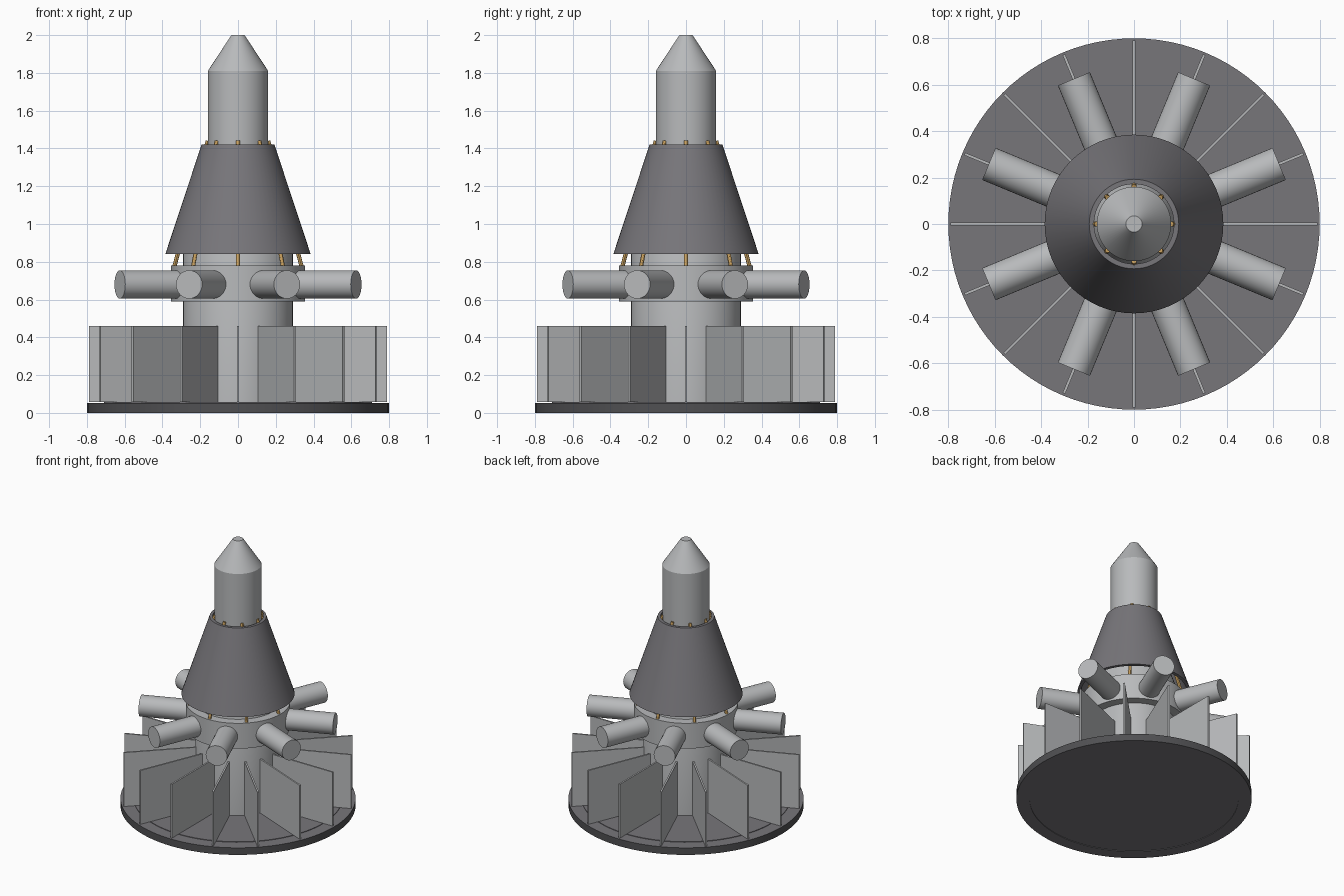
import bpy, math
from mathutils import Vector, Matrix

old = bpy.data.objects.get("Cube")
if old:
    bpy.data.objects.remove(old, do_unlink=True)


def material(name, color):
    m = bpy.data.materials.new(name)
    m.use_nodes = True
    m.diffuse_color = (*color, 1)
    m.node_tree.nodes["Principled BSDF"].inputs["Base Color"].default_value = (*color, 1)
    return m


light = material("light_grey", (0.48, 0.49, 0.5))
dark = material("dark_grey", (0.185, 0.18, 0.195))
edge = material("charcoal", (0.08, 0.08, 0.085))
gold = material("gold", (0.58, 0.35, 0.11))


def finish(ob, name, mat):
    ob.name = ob.data.name = name
    ob.data.materials.append(mat)
    bpy.ops.object.select_all(action='DESELECT')
    ob.select_set(True)
    bpy.context.view_layer.objects.active = ob
    bpy.ops.object.shade_smooth_by_angle(angle=math.radians(30))
    return ob


def lathe(name, profile, mat, n=64, closed=False):
    """Revolve (radius, z) points around z; open profiles get end caps."""
    verts, faces = [], []
    for r, z in profile:
        for i in range(n):
            a = math.tau * i / n
            verts.append((r * math.cos(a), r * math.sin(a), z))
    rings = len(profile)
    for k in range(rings if closed else rings - 1):
        lo, hi = k * n, (k + 1) % rings * n
        for i in range(n):
            j = (i + 1) % n
            faces.append((lo + i, lo + j, hi + j, hi + i))
    if not closed:
        faces.append(tuple(reversed(range(n))))
        faces.append(tuple(range((rings - 1) * n, rings * n)))
    me = bpy.data.meshes.new(name)
    me.from_pydata(verts, [], faces)
    ob = bpy.data.objects.new(name, me)
    bpy.context.collection.objects.link(ob)
    return finish(ob, name, mat)


def rod(name, start, end, radius, mat, sides):
    start, end = Vector(start), Vector(end)
    d = end - start
    bpy.ops.mesh.primitive_cylinder_add(vertices=sides, radius=radius, depth=d.length,
                                        location=(start + end) / 2,
                                        rotation=d.to_track_quat('Z', 'Y').to_euler())
    return finish(bpy.context.object, name, mat)


def polar(r, a, z):
    return (r * math.cos(a), r * math.sin(a), z)


# Base disc with a shallow recess below, a raised plate above and a darker edge
base = lathe("base_disc", [(0.71, 0.004), (0.71, 0), (0.8, 0), (0.8, 0.053),
                           (0.71, 0.053), (0.71, 0.057)], dark, 96)
base.data.materials.append(edge)
for f in base.data.polygons:
    if abs(f.normal.z) < 0.5 and f.center.xy.length > 0.75:
        f.material_index = 1

# Central body, tapering out of sight inside the shroud
lathe("body", [(0.29, 0.055), (0.29, 0.86), (0.155, 1.25)], light)
lathe("collar", [(0.355, 0.59), (0.355, 0.78)], light)

# Nose tube with blunt conical tip
lathe("nose", [(0.16, 1.2), (0.16, 1.81), (0.035, 2.0)], light)

# Hollow conical shroud
lathe("shroud", [(0.385, 0.84), (0.193, 1.42), (0.172, 1.42), (0.362, 0.84)],
      dark, closed=True)

# Radial fins
for i in range(16):
    a = math.tau * i / 16
    bpy.ops.mesh.primitive_cube_add(size=1, location=polar(0.535, a, 0.259),
                                    rotation=(0, 0, a))
    fin = bpy.context.object
    fin.data.transform(Matrix.Diagonal((0.51, 0.012, 0.404, 1)))
    finish(fin, f"fin_{i + 1}", light)

# Radial tubes and slanted gold struts
for i in range(8):
    a = math.tau * i / 8
    b = a + math.pi / 8
    rod(f"side_tube_{i + 1}", polar(0.25, b, 0.68), polar(0.677, b, 0.68), 0.075, light, 32)
    rod(f"strut_{i + 1}", polar(0.338, a, 0.77), polar(0.16, a, 1.44), 0.011, gold, 12)
